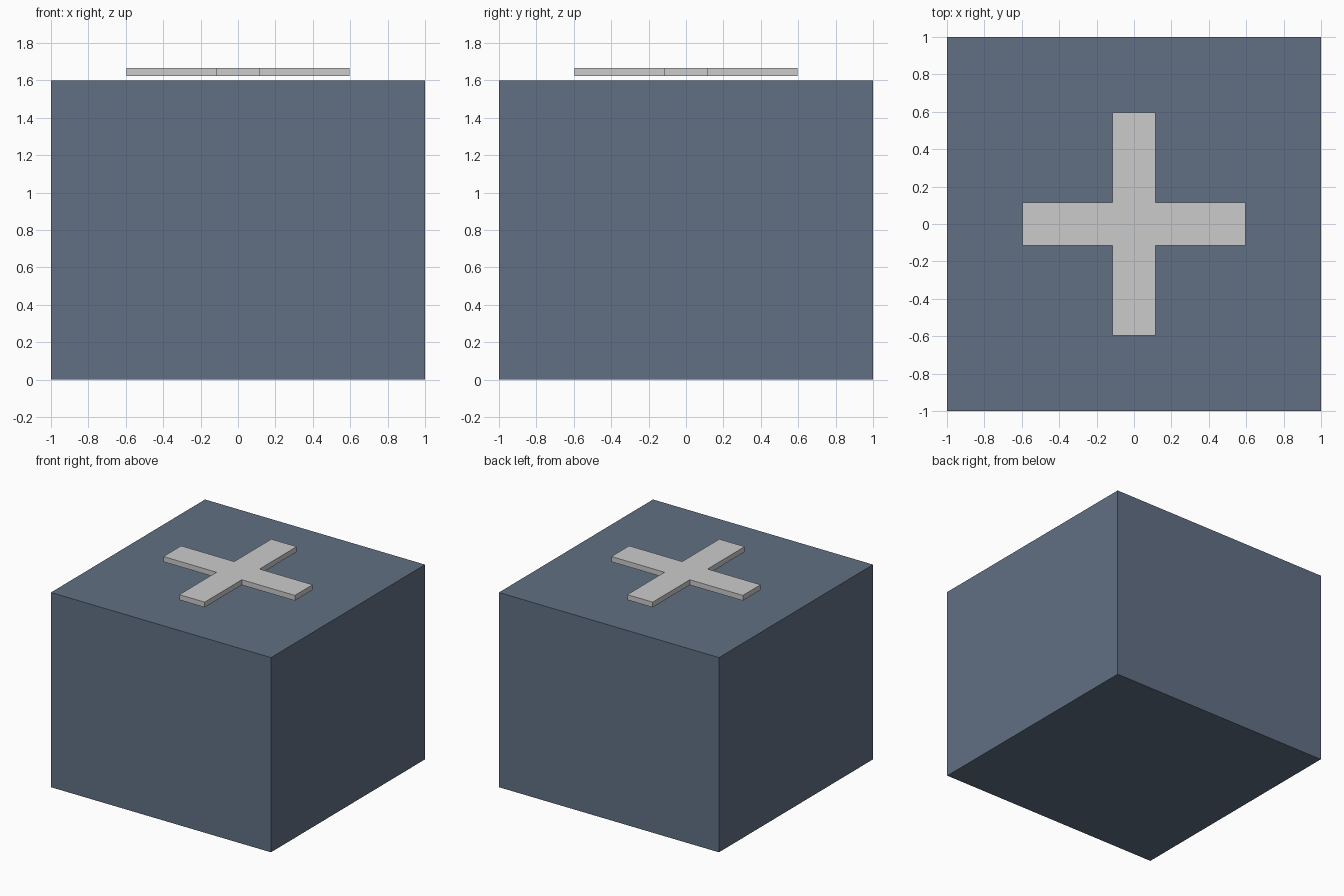
import bpy, bmesh

if "Cube" in bpy.data.objects:
    bpy.data.objects.remove(bpy.data.objects["Cube"])

ARM, HALF_W = 0.597, 0.115
Z0, Z1 = 1.622, 1.665

# Solid block
bpy.ops.mesh.primitive_cube_add(size=1, location=(0, 0, 0.8))
block = bpy.context.object
block.name = "block"
block.scale = (2, 2, 1.6)
mat = bpy.data.materials.new("slate_blue")
mat.diffuse_color = (0.12, 0.16, 0.23, 1)
mat.use_nodes = True
mat.node_tree.nodes["Principled BSDF"].inputs["Base Color"].default_value = mat.diffuse_color
block.data.materials.append(mat)

# Plus-shaped plate hovering just above the block: one quarter outline turned four times
outline, corner = [], [(ARM, -HALF_W), (ARM, HALF_W), (HALF_W, HALF_W)]
for _ in range(4):
    outline += corner
    corner = [(-y, x) for x, y in corner]

bm = bmesh.new()
face = bm.faces.new([bm.verts.new((x, y, Z0)) for x, y in outline])
top = bmesh.ops.extrude_face_region(bm, geom=[face], use_keep_orig=True)["geom"]
bmesh.ops.translate(bm, vec=(0, 0, Z1 - Z0),
                    verts=[v for v in top if isinstance(v, bmesh.types.BMVert)])
bmesh.ops.recalc_face_normals(bm, faces=bm.faces)
mesh = bpy.data.meshes.new("plus_plate")
bm.to_mesh(mesh)
bm.free()
plate = bpy.data.objects.new("plus_plate", mesh)
bpy.context.collection.objects.link(plate)
